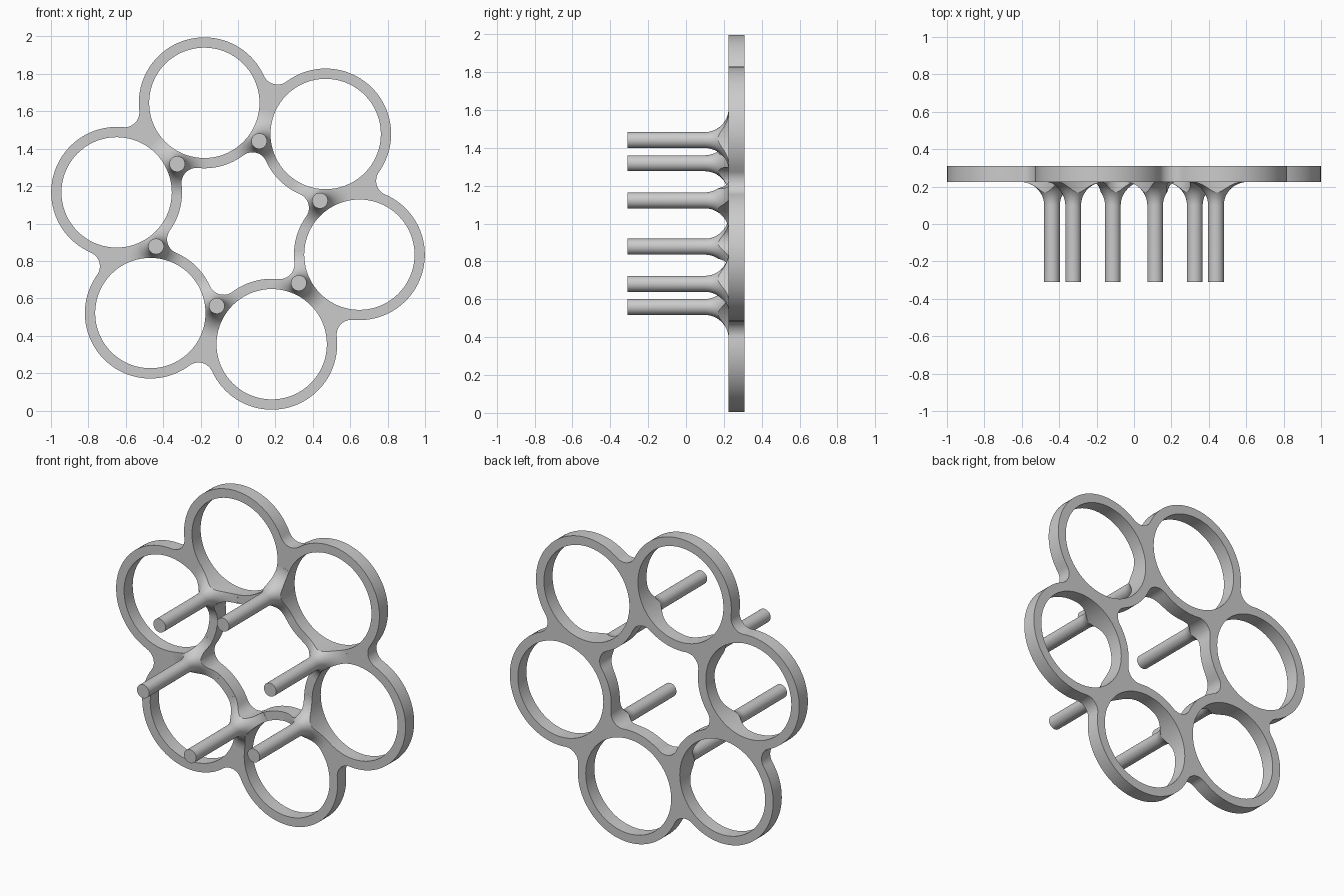
import bpy, bmesh
from math import sin, cos, pi, radians, atan2, sqrt

if "Cube" in bpy.data.objects:
    bpy.data.objects.remove(bpy.data.objects["Cube"])

D, HOLE, RING, FIL = 0.67, 0.295, 0.35, 0.08   # ring layout and web fillet
PIN_D, PIN_R, FLARE = 0.455, 0.042, 0.125      # pin circle, radius, base flare
Y0, Y1, YP = -0.31, 0.31, 0.225                # front, back, plate front face
A0 = radians(45.6)
STEP = pi / 3


def arc(cx, cz, r, a, b, n):
    return [(cx + r * cos(a + (b - a) * i / n), cz + r * sin(a + (b - a) * i / n)) for i in range(n)]


def outline(outer):
    s = 1 if outer else -1
    d = D * cos(STEP / 2) + s * sqrt((RING + FIL) ** 2 - (D * sin(STEP / 2)) ** 2)
    phi = atan2(d / 2, d * cos(STEP / 2) - D)
    beta = atan2(D / 2, D * cos(STEP / 2) - d)
    pts = []
    for k in range(6):
        a = A0 + k * STEP
        pts += arc(D * cos(a), D * sin(a), RING, a - phi, a + phi - (0 if outer else 2 * pi), 40 if outer else 12)
        f = a + STEP / 2
        pts += arc(d * cos(f), d * sin(f), FIL, f - beta, f + beta - (2 * pi if outer else 0), 12)
    return pts


def prism(bm, pts, y0, y1):
    f = bm.faces.new([bm.verts.new((x, y0, z + 1)) for x, z in pts])
    top = bmesh.ops.extrude_face_region(bm, geom=[f])
    verts = [g for g in top["geom"] if isinstance(g, bmesh.types.BMVert)]
    bmesh.ops.translate(bm, verts=verts, vec=(0, y1 - y0, 0))


def lathe(bm, profile, cx, cz, n=48):
    rings = [[bm.verts.new((cx + r * cos(2 * pi * i / n), y, 1 + cz + r * sin(2 * pi * i / n)))
              for i in range(n)] for r, y in profile]
    for p, q in zip(rings, rings[1:]):
        for i in range(n):
            bm.faces.new((p[i], p[(i + 1) % n], q[(i + 1) % n], q[i]))
    bm.faces.new(rings[0])
    bm.faces.new(rings[-1])


def make(name, bm):
    bmesh.ops.recalc_face_normals(bm, faces=bm.faces[:])
    me = bpy.data.meshes.new(name)
    bm.to_mesh(me)
    bm.free()
    ob = bpy.data.objects.new(name, me)
    bpy.context.collection.objects.link(ob)
    return ob


# blank slab
bm = bmesh.new()
prism(bm, arc(0, 0, 1.3, 0, 2 * pi, 64), YP, Y1)
body = make("ring_plate_with_pins", bm)

# pins with flared bases, sunk into the slab
bm = bmesh.new()
prof = [(PIN_R, Y0)]
for i in range(13):
    t = pi / 2 * i / 12
    prof.append((PIN_R + FLARE * (1 - cos(t)), YP - 0.0005 - FLARE * (1 - sin(t))))
prof.append((PIN_R + FLARE, YP + 0.03))
for k in range(6):
    a = A0 + (k + 0.5) * STEP
    lathe(bm, prof, PIN_D * cos(a), PIN_D * sin(a))
pins = make("pins", bm)

# outer outline trim
bm = bmesh.new()
prism(bm, outline(True), -0.5, 0.5)
trim = make("outline_trim", bm)

# six round holes and the central opening
bm = bmesh.new()
prism(bm, outline(False), -0.5, 0.5)
for k in range(6):
    a = A0 + k * STEP
    prism(bm, arc(D * cos(a), D * sin(a), HOLE, 0, 2 * pi, 72), -0.5, 0.5)
openings = make("openings", bm)

bpy.context.view_layer.objects.active = body
body.select_set(True)
for helper, op in ((pins, "UNION"), (trim, "INTERSECT"), (openings, "DIFFERENCE")):
    helper.hide_render = True
    m = body.modifiers.new(helper.name, "BOOLEAN")
    m.operation, m.object, m.solver = op, helper, "EXACT"
    bpy.ops.object.modifier_apply(modifier=m.name)
    bpy.data.objects.remove(helper)
bpy.ops.object.shade_smooth_by_angle(angle=radians(30))
